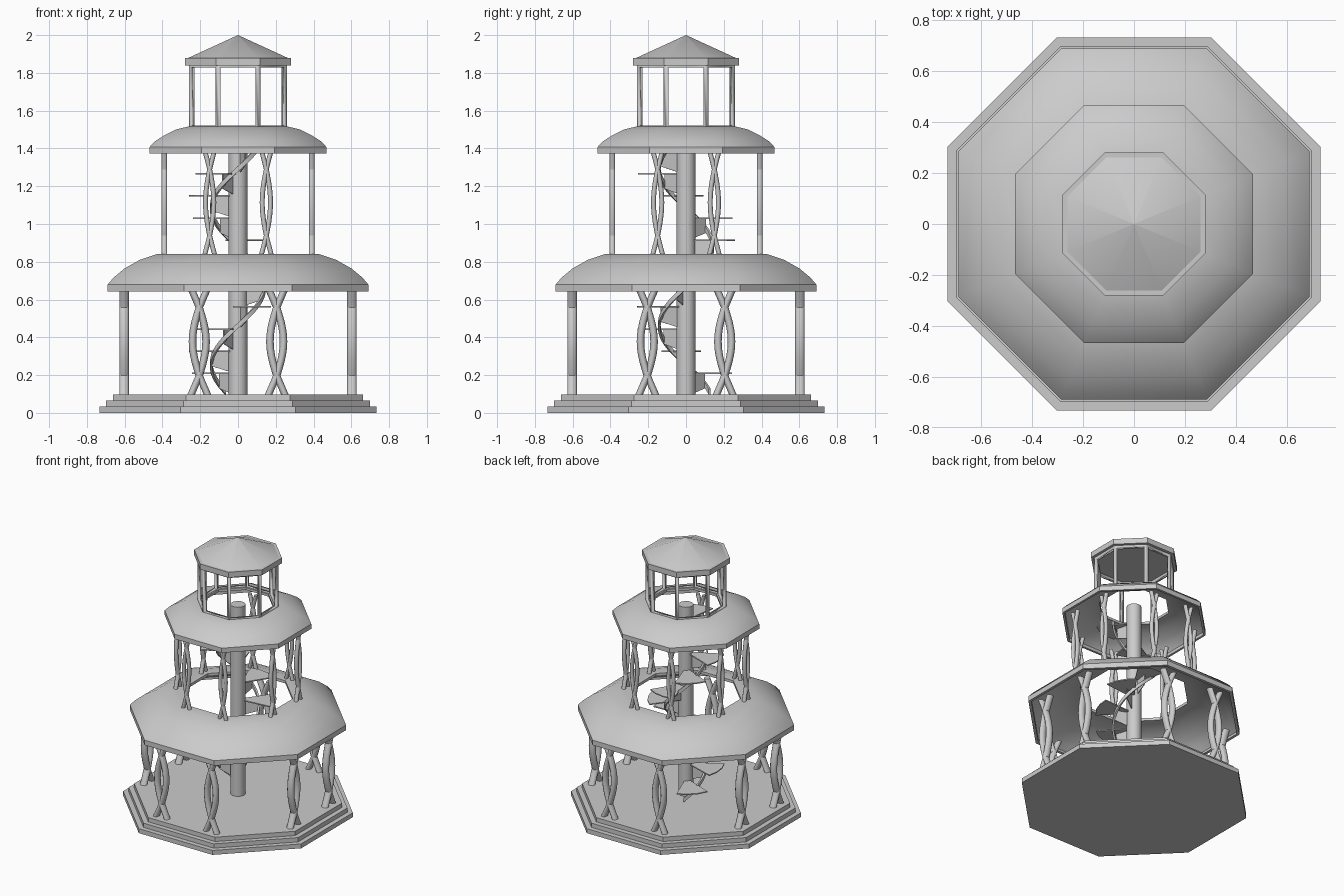
import bpy, bmesh, math
from math import cos, sin, pi, radians

cube = bpy.data.objects.get("Cube")
if cube:
    bpy.data.objects.remove(cube, do_unlink=True)

stone = bpy.data.materials.new("light_grey")
stone.use_nodes = True
stone.diffuse_color = (0.6, 0.6, 0.6, 1)
stone.node_tree.nodes["Principled BSDF"].inputs["Base Color"].default_value = (0.6, 0.6, 0.6, 1)


def finish(bm, name, angle=36):
    bmesh.ops.remove_doubles(bm, verts=bm.verts, dist=1e-5)
    bmesh.ops.recalc_face_normals(bm, faces=bm.faces)
    mesh = bpy.data.meshes.new(name)
    bm.to_mesh(mesh)
    bm.free()
    mesh.materials.append(stone)
    ob = bpy.data.objects.new(name, mesh)
    bpy.context.collection.objects.link(ob)
    bpy.ops.object.select_all(action="DESELECT")
    ob.select_set(True)
    bpy.context.view_layer.objects.active = ob
    bpy.ops.object.shade_smooth_by_angle(angle=radians(angle))
    return ob


def bridge(bm, rings, closed=False):
    """Join successive vertex rings with quads."""
    count = len(rings)
    n = len(rings[0])
    for i in range(count if closed else count - 1):
        a, b = rings[i], rings[(i + 1) % count]
        for k in range(n):
            j = (k + 1) % n
            bm.faces.new((a[k], a[j], b[j], b[k]))


def octagon(bm, apothem, z):
    r = apothem / cos(pi / 8)
    return [bm.verts.new((r * cos(a), r * sin(a), z))
            for a in [(k + 0.5) * pi / 4 for k in range(8)]]


def octagon_solid(name, profile, hollow=False, angle=36):
    """Eight-sided solid from (apothem, height) pairs; hollow makes a ring."""
    bm = bmesh.new()
    rings = [octagon(bm, a, z) for a, z in profile]
    bridge(bm, rings, hollow)
    if not hollow:
        bm.faces.new(rings[0])
        bm.faces.new(rings[-1])
    return finish(bm, name, angle)


# Stepped base
for name, a, z0, z1 in (("base_lower_step", 0.733, 0, 0.033),
                        ("base_middle_step", 0.698, 0.033, 0.065),
                        ("base_floor", 0.663, 0.065, 0.097)):
    octagon_solid(name, [(a, z0), (a, z1)])

# Domed ring roofs, thin shells open in the middle
octagon_solid("lower_roof", [
    (0.69, 0.643), (0.69, 0.68), (0.66, 0.715), (0.6, 0.765), (0.52, 0.81), (0.43, 0.84),
    (0.35, 0.84), (0.35, 0.82), (0.43, 0.82), (0.51, 0.79), (0.59, 0.745), (0.64, 0.7),
    (0.67, 0.66), (0.67, 0.643)], hollow=True)
octagon_solid("upper_roof", [
    (0.468, 1.373), (0.468, 1.408), (0.44, 1.437), (0.39, 1.47), (0.33, 1.5), (0.255, 1.518),
    (0.225, 1.518), (0.225, 1.5), (0.26, 1.5), (0.32, 1.482), (0.38, 1.453), (0.43, 1.42),
    (0.452, 1.395), (0.452, 1.373)], hollow=True)


# Pairs of crossing strands, two columns on each main side
def strand_columns(name, z0, z1, side, out, swing, flare, width, depth):
    bm = bmesh.new()
    steps, n = 16, 10
    for quarter in range(4):
        q = quarter * pi / 2
        for centre in (-side, side):
            for sign in (-1, 1):
                rings = []
                for i in range(steps + 1):
                    t = 2 * i / steps - 1
                    if abs(t) < 0.64:
                        u = swing * cos(t / 0.64 * pi / 2)
                    else:
                        u = -flare * (abs(t) - 0.64) / 0.36
                    ring = []
                    for k in range(n):
                        a = 2 * pi * k / n
                        x = centre + sign * u + width * cos(a)
                        y = -out + depth * sin(a)
                        ring.append(bm.verts.new((x * cos(q) - y * sin(q),
                                                  x * sin(q) + y * cos(q),
                                                  z0 + (z1 - z0) * i / steps)))
                    rings.append(ring)
                bridge(bm, rings)
                bm.faces.new(rings[0])
                bm.faces.new(rings[-1])
    # strands cross without being welded
    mesh_ob = finish(bm, name, 50)
    return mesh_ob


strand_columns("lower_columns", 0.095, 0.66, 0.205, 0.603, 0.036, 0.044, 0.02, 0.026)
strand_columns("upper_columns", 0.838, 1.39, 0.15, 0.39, 0.022, 0.026, 0.013, 0.016)

# Central post
bm = bmesh.new()
bmesh.ops.create_cone(bm, cap_ends=True, segments=24, radius1=0.05, radius2=0.05, depth=1.41)
bmesh.ops.translate(bm, verts=bm.verts, vec=(0, 0, 0.8))
finish(bm, "central_post")


# Spiral stair: wedge treads, upright webs and a helical stringer
def polar(r, degrees, z):
    return (r * cos(radians(degrees)), r * sin(radians(degrees)), z)


def slab(bm, lower, upper):
    a = [bm.verts.new(p) for p in lower]
    b = [bm.verts.new(p) for p in upper]
    bridge(bm, [a, b])
    bm.faces.new(a)
    bm.faces.new(b)


rise, turn = 0.1175, 51
treads, webs = bmesh.new(), bmesh.new()
for i in range(11):
    z, mid = 0.21 + rise * i, 135 + turn * i
    outline = [(0.045, mid - 24), (0.26, mid - 24), (0.26, mid - 8), (0.26, mid + 8),
               (0.26, mid + 24), (0.045, mid + 24)]
    slab(treads, [polar(r, d, z - 0.005) for r, d in outline],
         [polar(r, d, z + 0.003) for r, d in outline])
    shape = [(0.045, z - 0.11), (0.14, z - 0.08), (0.14, z), (0.045, z)]
    slab(webs, [polar(r, mid - 0.13 / r, h) for r, h in shape],
         [polar(r, mid + 0.13 / r, h) for r, h in shape])
finish(treads, "stair_treads")
finish(webs, "stair_webs")

bm = bmesh.new()
rings = []
for i in range(97):
    z = 0.097 + 1.28 * i / 96
    d = 180 + (z - 0.24) * turn / rise
    rings.append([bm.verts.new(polar(r, d, z + h)) for r, h in
                  ((0.135, 0), (0.148, 0), (0.148, 0.03), (0.135, 0.03))])
bridge(bm, rings)
bm.faces.new(rings[0])
bm.faces.new(rings[-1])
finish(bm, "stair_stringer")

# Lantern: eight wall panels with openings, thickened inward
bm = bmesh.new()
bridge(bm, [octagon(bm, 0.26, 1.505), octagon(bm, 0.26, 1.843)])
bmesh.ops.recalc_face_normals(bm, faces=bm.faces)
panes = list(bm.faces)
bmesh.ops.inset_individual(bm, faces=panes, thickness=0.022)
bmesh.ops.delete(bm, geom=panes, context="FACES")
lantern = finish(bm, "lantern_frame")
solid = lantern.modifiers.new("thickness", "SOLIDIFY")
solid.thickness = 0.025
solid.offset = -1

# Lantern roof: eave slab and shallow pyramid
octagon_solid("lantern_eave", [(0.28, 1.84), (0.28, 1.88)])
octagon_solid("lantern_roof", [(0.262, 1.88), (0.0005, 2.0)])
